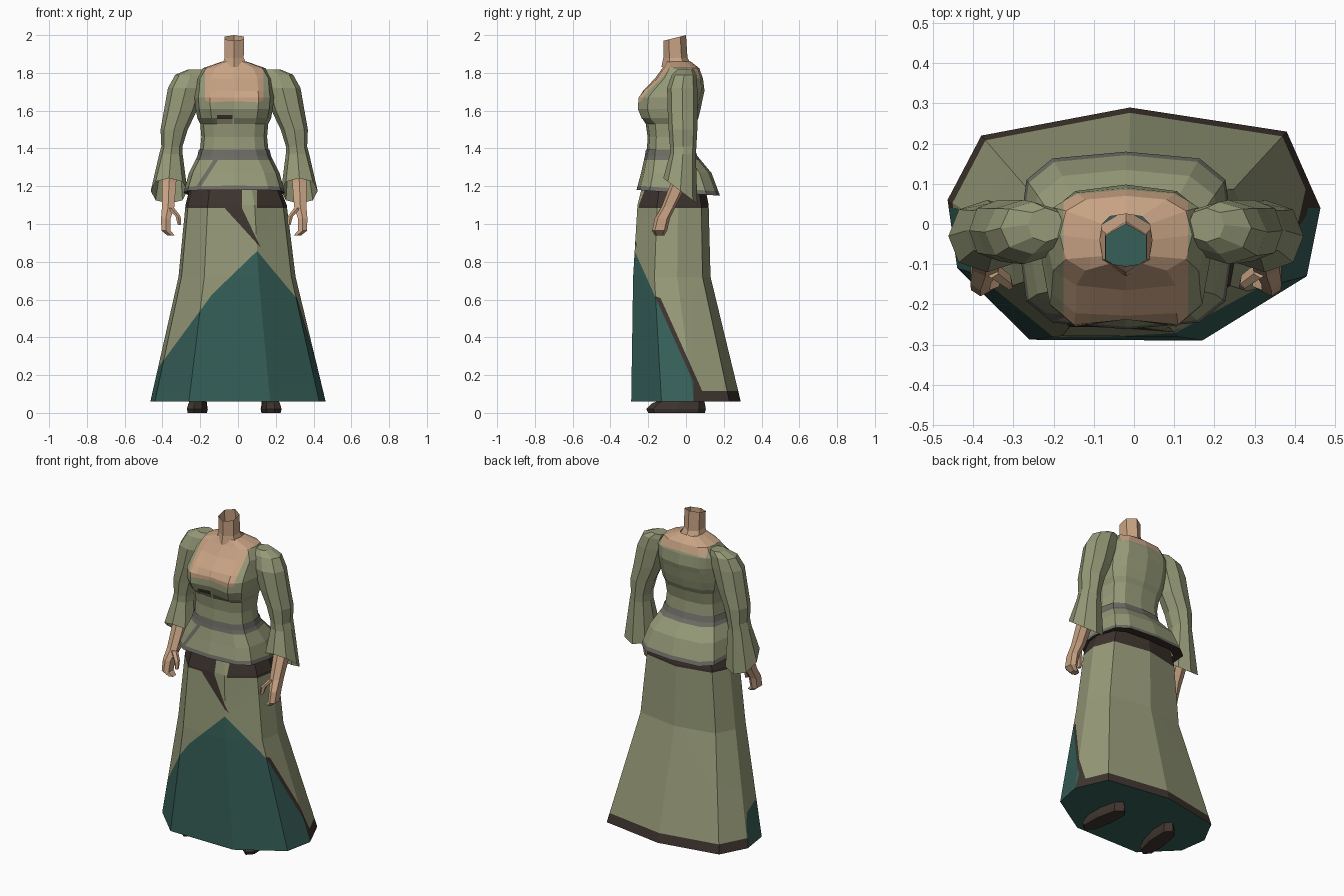
import bpy, bmesh, math
from mathutils import Vector

if "Cube" in bpy.data.objects:
    bpy.data.objects.remove(bpy.data.objects["Cube"])

# ---- palette (sRGB 0-255 converted to linear) ----
def lin(c):
    c /= 255
    return c / 12.92 if c <= 0.04045 else ((c + 0.055) / 1.055) ** 2.4

PALETTE = {"olive_cloth": (150, 154, 120), "teal_cloth": (54, 95, 88), "skin": (200, 163, 132),
           "dark_brown": (62, 52, 46), "grey_trim": (108, 107, 99)}
MATS = {}
for key, rgb in PALETTE.items():
    m = bpy.data.materials.new(key)
    m.diffuse_color = (*[lin(c) for c in rgb], 1)
    m.use_nodes = True
    m.node_tree.nodes["Principled BSDF"].inputs["Base Color"].default_value = m.diffuse_color
    MATS[key] = m

CX = -0.02  # the body stands slightly left of the skirt's centre

# ---- helpers ----
def ring(cx, hw, yf, yb, z, n=12, p=0.7, tilt=0.0, dent=0.0):
    """Rounded cross-section, starting at the front centre; dent pushes that point back."""
    ym, hy = (yf + yb) / 2, (yb - yf) / 2
    pts = []
    for i in range(n):
        a = -math.pi / 2 + 2 * math.pi * i / n
        c, s = math.cos(a), math.sin(a)
        x = cx + hw * math.copysign(abs(c) ** p, c)
        y = ym + hy * math.copysign(abs(s) ** p, s) + (dent if i == 0 else 0)
        pts.append(Vector((x, y, z + tilt * (y - ym))))
    return pts

def loft(name, rings, mats, rule=None, cuts=(), cap_start=True, cap_end=True, mirror=False):
    """Skin the rings, cut colour borders with planes, then colour faces by rule(centre, normal)."""
    bm = bmesh.new()
    rows = [[bm.verts.new(((2 * CX - v.x) if mirror else v.x, v.y, v.z)) for v in r] for r in rings]
    n = len(rows[0])
    for a, b in zip(rows, rows[1:]):
        for j in range(n):
            k = (j + 1) % n
            bm.faces.new((a[j], a[k], b[k], b[j]))
    if cap_start:
        bm.faces.new(rows[0][::-1])
    if cap_end:
        bm.faces.new(rows[-1])
    bmesh.ops.recalc_face_normals(bm, faces=bm.faces[:])
    for co, no in cuts:
        bmesh.ops.bisect_plane(bm, geom=bm.verts[:] + bm.edges[:] + bm.faces[:],
                               plane_co=co, plane_no=no)
    bm.normal_update()
    for f in bm.faces:
        if rule:
            f.material_index = rule(f.calc_center_median(), f.normal)
    me = bpy.data.meshes.new(name)
    bm.to_mesh(me)
    bm.free()
    for k in mats:
        me.materials.append(MATS[k])
    ob = bpy.data.objects.new(name, me)
    bpy.context.collection.objects.link(ob)
    return ob

def side(co, no, c):
    return (c - Vector(co)).dot(Vector(no))

# ---- skirt: nine-sided cone with teal front panel and brown patches ----
HEM = [(-.26, -.288), (.17, -.29), (.43, -.13), (.464, .04), (.38, .23),
       (-.01, .29), (-.38, .22), (-.464, .06), (-.44, -.11)]

def skirt_ring(z, hw, yf, yb, cx=0.0):
    return [Vector((cx + x * hw / .464, yf + (y + .29) / .58 * (yb - yf), z)) for x, y in HEM]

APEX = (.12, -.28, .875)
PANEL = [(APEX, (-.26, 0, .27)), ((-.15, -.28, .61), (-.34, 0, .25)),
         (APEX, (.25, 0, .18)), (APEX, (0, .69, .31)), ((0, .04, 0), (0, 1, 0))]
WEDGE = [(APEX, (-.22, 0, -.2)), (APEX, (.19, 0, .09))]
EDGE = ((.12, -.255, .875), (0, .69, .31))  # brown strip beside the panel
SKIRT_CUTS = PANEL + WEDGE + [EDGE] + [((0, 0, z), (0, 0, 1)) for z in (.115, 1.085)] \
    + [((x, 0, 0), (1, 0, 0)) for x in (.02, .1)]

def skirt_rule(c, n):
    if n.z < -.7 or all(side(co, no, c) < 0 for co, no in PANEL):
        return 1
    if c.z < .115 or (c.x > .3 and c.z < .45 and side(*EDGE, c) < 0):
        return 2
    if c.z > 1.085:
        return 0 if c.y < -.15 and .02 < c.x < .1 else 2
    in_wedge = side(*WEDGE[0], c) < 0 and side(*WEDGE[1], c) < 0
    return 2 if c.z > .875 and c.y < -.15 and in_wedge else 0

loft("skirt", [skirt_ring(.06, .464, -.29, .29), skirt_ring(.72, .31, -.28, .13, -.005),
               skirt_ring(1.1, .268, -.257, .12, -.01), skirt_ring(1.25, .22, -.22, .09, CX)],
     ("olive_cloth", "teal_cloth", "dark_brown"), skirt_rule, SKIRT_CUTS, cap_end=False)

# ---- peplum: flared jacket skirt with grey belt, hem trim and a slanted front strip ----
TRIM = ((0, 0, 1.185), (0, .07, 1))
STRIP = [((x, 0, 1.34), (-.14, 0, .09)) for x in (-.13, -.105)]

def peplum_rule(c, n):
    if n.z < -.6:
        return 2
    slanted = c.y < -.1 and c.x < -.1 and side(*STRIP[0], c) * side(*STRIP[1], c) < 0
    return 1 if c.z > 1.34 or side(*TRIM, c) < 0 or slanted else 0

loft("peplum", [ring(CX, .235, -.22, .11, 1.175, p=.55, tilt=-.07),
                ring(CX, .268, -.262, .18, 1.165, p=.55, tilt=-.07),
                ring(CX, .24, -.238, .135, 1.27, p=.6),
                ring(CX, .195, -.218, .06, 1.36),
                ring(CX, .187, -.212, .047, 1.395)],
     ("olive_cloth", "grey_trim", "dark_brown"), peplum_rule,
     [TRIM, ((0, 0, 1.34), (0, 0, 1))] + STRIP, cap_start=False, cap_end=False)

# ---- bodice: bust, back and bare shoulders above a scoop neckline ----
NECKLINE = ((0, -.25, 1.645), (0, -.14, .34))
BODICE_CUTS = [NECKLINE] + [((CX + s * .155, 0, 0), (1, 0, 0)) for s in (-1, 1)] \
    + [((0, 0, z), (0, 0, 1)) for z in (1.555, 1.578)] + [((x, 0, 0), (1, 0, 0)) for x in (-.11, -.03)]

def bodice_rule(c, n):
    if side(*NECKLINE, c) > 0 and abs(c.x - CX) < .155:
        return 1
    return 2 if 1.555 < c.z < 1.578 and -.11 < c.x < -.03 and c.y < -.1 else 0

loft("bodice", [ring(CX, .182, -.208, .043, 1.38),
                ring(CX, .174, -.203, .035, 1.46),
                ring(CX, .18, -.213, .05, 1.53),
                ring(CX, .195, -.25, .065, 1.56, dent=.03),
                ring(CX, .205, -.272, .078, 1.61, dent=.035),
                ring(CX, .21, -.268, .09, 1.67, dent=.03),
                ring(CX, .205, -.238, .098, 1.705, dent=.01),
                ring(CX, .2, -.165, .09, 1.77),
                ring(CX, .165, -.125, .07, 1.825),
                ring(CX, .065, -.105, .025, 1.86)],
     ("olive_cloth", "skin", "dark_brown"), bodice_rule, BODICE_CUTS,
     cap_start=False, cap_end=False)

# ---- neck: open hexagonal tube ----
loft("neck", [ring(CX, .08, -.13, .035, 1.83, 6, 1), ring(CX, .058, -.12, .008, 1.88, 6, 1),
              ring(CX, .06, -.12, 0, 1.985, 6, 1, tilt=.25)],
     ("skin",), cap_start=False, cap_end=False)

# ---- arms and shoes, once per side ----
for mirrored, tag in ((False, "left"), (True, "right")):
    # puffed sleeve gathered at the elbow, then a slanted flared cuff
    loft("sleeve_" + tag, [ring(CX + .345, .097, -.12, .06, 1.175, 8, .9, tilt=-.75),
                           ring(CX + .335, .062, -.085, .052, 1.37, 8, .9),
                           ring(CX + .33, .056, -.085, .055, 1.41, 8, .9),
                           ring(CX + .318, .072, -.092, .06, 1.5, 8, .9),
                           ring(CX + .285, .087, -.097, .06, 1.6, 8, .9),
                           ring(CX + .255, .096, -.1, .06, 1.72, 8, .9),
                           ring(CX + .232, .08, -.075, .055, 1.79, 8, .9),
                           ring(CX + .2, .045, -.045, .04, 1.818, 8, .9)],
         ("olive_cloth",), cap_start=False, mirror=mirrored)
    # forearm and curled hand
    loft("forearm_and_hand_" + tag, [ring(CX + .335, .022, -.165, -.115, .94, 6),
                                     ring(CX + .362, .026, -.18, -.1, .965, 6),
                                     ring(CX + .362, .028, -.165, -.085, 1.03, 6),
                                     ring(CX + .35, .036, -.13, -.055, 1.09, 6),
                                     ring(CX + .345, .042, -.08, .01, 1.22, 6),
                                     ring(CX + .335, .042, -.06, .03, 1.32, 6)],
         ("skin",), mirror=mirrored)
    loft("thumb_" + tag, [ring(CX + .29, .009, -.165, -.14, .995, 5),
                          ring(CX + .297, .014, -.16, -.125, 1.04, 5),
                          ring(CX + .335, .018, -.135, -.095, 1.085, 5)],
         ("skin",), mirror=mirrored)
    # shoe, toes turned outward
    shoe = [ring(CX + .195, .048, -.2, .1, 0, 8, .75), ring(CX + .195, .053, -.21, .105, .02, 8, .75),
            ring(CX + .195, .046, -.18, .1, .05, 8, .75), ring(CX + .19, .035, -.03, .08, .11, 8, .75)]
    for r in shoe:
        for v in r:
            v.x -= .12 * (v.y + .05)
    loft("shoe_" + tag, shoe, ("dark_brown",), mirror=mirrored)
